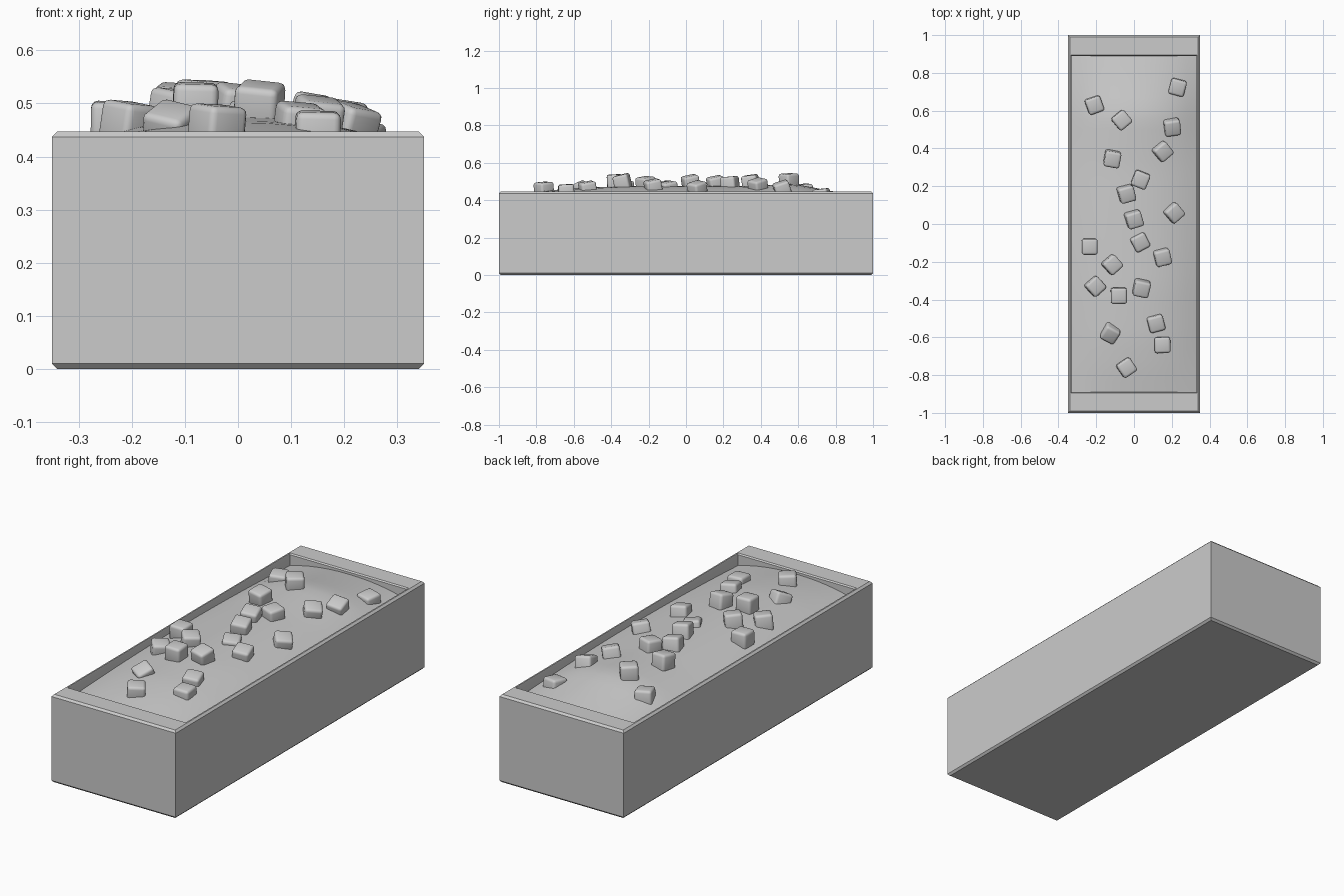
import bpy, bmesh
from math import radians
from mathutils import Euler

if "Cube" in bpy.data.objects:
    bpy.data.objects.remove(bpy.data.objects["Cube"])

W, L, H = 0.35, 1.0, 0.447      # outer half width, half length, height
IW, IL = 0.333, 0.89            # inner half width, half length
FLOOR = 0.05


def finish(bm, name, angle=35):
    bmesh.ops.recalc_face_normals(bm, faces=bm.faces)
    me = bpy.data.meshes.new(name)
    bm.to_mesh(me)
    bm.free()
    ob = bpy.data.objects.new(name, me)
    bpy.context.collection.objects.link(ob)
    bpy.ops.object.select_all(action='DESELECT')
    bpy.context.view_layer.objects.active = ob
    ob.select_set(True)
    bpy.ops.object.shade_smooth_by_angle(angle=radians(angle))
    return ob


# Trough: chamfered rectangular rings, from the underside up and into the cavity
bm = bmesh.new()
c = 0.01
sections = [(W - c, L - c, 0), (W, L, c), (W, L, H - c), (W - c, L - c, H),
            (IW, IL + 0.006, H), (IW - 0.002, IL, H - 0.006), (IW - 0.002, IL, FLOOR)]
rings = [[bm.verts.new((sx * a, sy * b, z)) for sx, sy in ((-1, -1), (1, -1), (1, 1), (-1, 1))]
         for a, b, z in sections]
for lo, hi in zip(rings, rings[1:]):
    for i in range(4):
        j = (i + 1) % 4
        bm.faces.new((lo[i], lo[j], hi[j], hi[i]))
bm.faces.new(rings[0])
bm.faces.new(rings[-1])
finish(bm, "trough", 20)

# Heaped fill: crest height along the length, falling off to both side walls
CREST = [(-0.89, 0.43), (-0.75, 0.45), (-0.6, 0.465), (-0.35, 0.475), (0, 0.475),
         (0.3, 0.475), (0.58, 0.487), (0.78, 0.449), (0.89, 0.43)]


def crest(y):
    for (y0, z0), (y1, z1) in zip(CREST, CREST[1:]):
        if y <= y1 + 1e-6:
            return z0 + (z1 - z0) * (y - y0) / (y1 - y0)
    return CREST[-1][1]


def fill_height(x, y):
    edge = 0.385 + 0.025 * (1 - (y / IL) ** 2)
    return edge + (crest(y) - edge) * (1 - abs(x / IW) ** 2.2)


bm = bmesh.new()
NX, NY = 12, 32
grid = []
for j in range(NY + 1):
    y = -IL + 2 * IL * j / NY
    row = []
    for i in range(NX + 1):
        x = -IW + 2 * IW * i / NX
        row.append(bm.verts.new((x, y, fill_height(x, y))))
    grid.append(row)
for j in range(NY):
    for i in range(NX):
        bm.faces.new((grid[j][i], grid[j][i + 1], grid[j + 1][i + 1], grid[j + 1][i]))
finish(bm, "heaped_fill", 40)

# Loose cubes: x, y, top height, yaw, tilt
CUBES = [(-0.04, -0.76, 0.50, 35, 5), (0.15, -0.64, 0.487, 2, 3), (-0.125, -0.575, 0.507, -28, 24),
         (0.115, -0.525, 0.505, 15, 10), (-0.08, -0.38, 0.54, 1, 3), (0.04, -0.34, 0.545, -12, 12),
         (-0.205, -0.33, 0.507, 42, 8), (-0.115, -0.215, 0.53, 42, 8), (0.15, -0.175, 0.517, 14, 12),
         (-0.235, -0.12, 0.505, 0, 2), (0.03, -0.095, 0.505, 28, 10), (0.21, 0.06, 0.507, 42, 15),
         (0.0, 0.025, 0.54, 17, 12), (-0.04, 0.16, 0.535, 16, 12), (0.035, 0.235, 0.53, -22, 5),
         (-0.115, 0.345, 0.54, -10, 8), (0.15, 0.385, 0.522, 40, 15), (0.2, 0.515, 0.51, 8, 18),
         (-0.065, 0.55, 0.545, 40, 3), (-0.21, 0.63, 0.49, 20, 5), (0.23, 0.725, 0.465, -15, 6)]
for n, (x, y, top, yaw, tilt) in enumerate(CUBES, 1):
    bm = bmesh.new()
    bmesh.ops.create_cube(bm, size=0.084)
    bmesh.ops.bevel(bm, geom=bm.edges[:], offset=0.013, segments=3, profile=0.5, affect='EDGES')
    rot = Euler((radians(tilt), radians(tilt * 0.5), radians(yaw))).to_matrix()
    bmesh.ops.rotate(bm, verts=bm.verts, matrix=rot)
    peak = max(v.co.z for v in bm.verts)
    bmesh.ops.translate(bm, verts=bm.verts, vec=(x, y, top - peak))
    finish(bm, f"cube_{n:02d}")
